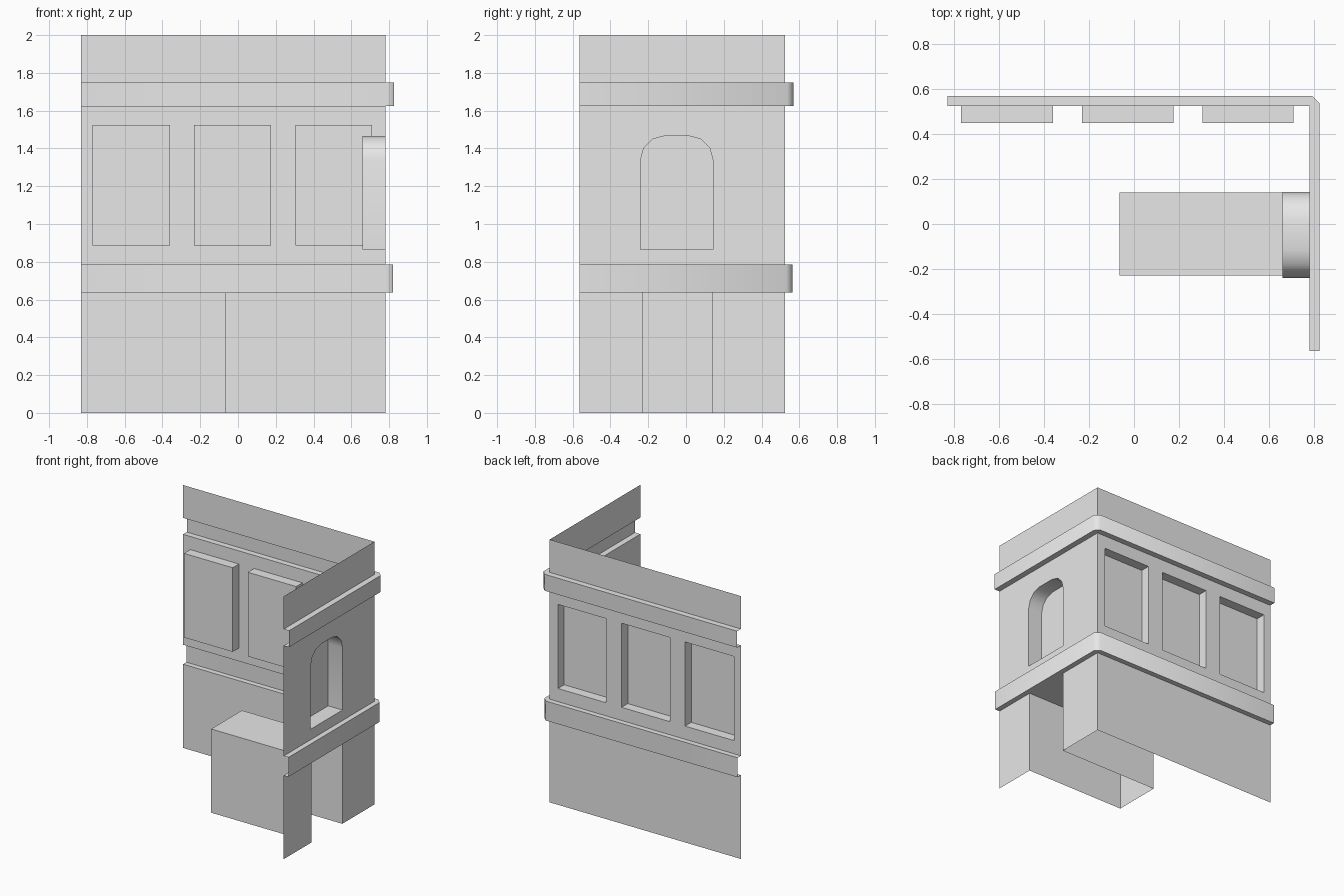
import bpy, bmesh, math
from mathutils import Vector

cube = bpy.data.objects.get("Cube")
if cube:
    bpy.data.objects.remove(cube)

grey = bpy.data.materials.new("light grey")
grey.use_nodes = True
GREY = (0.8, 0.8, 0.8, 1)
grey.diffuse_color = GREY
grey.node_tree.nodes["Principled BSDF"].inputs["Base Color"].default_value = GREY

# Main planes of the corner facade
LEFT, RIGHT, FRONT, BACK = -0.83, 0.78, -0.565, 0.525
LOW, HIGH = (0.637, 0.785), (1.625, 1.75)
TOP = 2.0
NORTH, EAST = Vector((0, 1, 0)), Vector((1, 0, 0))


def on_back(u, z, d=0):
    return (u, BACK - d, z)


def on_side(u, z, d=0):
    return (RIGHT - d, u, z)


def make(name, faces, outward):
    """Weld faces into one object whose normals point outward."""
    bm = bmesh.new()
    for pts in faces:
        bm.faces.new([bm.verts.new(p) for p in pts])
    bmesh.ops.remove_doubles(bm, verts=bm.verts, dist=0.0005)
    bmesh.ops.recalc_face_normals(bm, faces=bm.faces)
    bm.normal_update()
    if sum(f.normal.dot(outward) * f.calc_area() for f in bm.faces) < 0:
        bmesh.ops.reverse_faces(bm, faces=bm.faces)
    for f in bm.faces:
        f.smooth = True
    for e in bm.edges:
        e.smooth = e.calc_face_angle(0) < math.radians(50)
    mesh = bpy.data.meshes.new(name)
    bm.to_mesh(mesh)
    bm.free()
    mesh.materials.append(grey)
    bpy.context.collection.objects.link(bpy.data.objects.new(name, mesh))


def grid(place, us, zs, holes=()):
    """Flat sheet of cells, leaving out the (column, row) holes."""
    return [[place(us[i], zs[j]), place(us[i + 1], zs[j]),
             place(us[i + 1], zs[j + 1]), place(us[i], zs[j + 1])]
            for i in range(len(us) - 1) for j in range(len(zs) - 1)
            if (i, j) not in holes]


def recess(place, outline, depth, closed=True):
    """Pocket sunk into a wall: jambs plus a rear panel."""
    ends = outline[1:] + outline[:1]
    pairs = list(zip(outline, ends))
    if not closed:
        pairs.pop()
    faces = [[place(*a), place(*b), place(*b, depth), place(*a, depth)] for a, b in pairs]
    return faces + [[place(*p, depth) for p in outline]]


def rect(a, b, z0, z1):
    return [(a, z0), (a, z1), (b, z1), (b, z0)]


# Back wall with three window openings
windows = [(-0.77, -0.36), (-0.232, 0.175), (0.305, 0.71)]
SILL, HEAD = 0.885, 1.525
us = [LEFT] + [u for w in windows for u in w] + [RIGHT]
make("back_wall_middle",
     grid(on_back, us, [LOW[1], SILL, HEAD, HIGH[0]], [(1, 1), (3, 1), (5, 1)]), NORTH)
make("back_wall_base", grid(on_back, [LEFT, RIGHT], [0, LOW[0]]), NORTH)
make("back_wall_parapet", grid(on_back, [LEFT, RIGHT], [HIGH[1], TOP]), NORTH)
for i, (a, b) in enumerate(windows):
    make(f"window_recess_{i + 1}", recess(on_back, rect(a, b, SILL, HEAD), 0.075), NORTH)

# Side wall with an arched niche above a doorway
N0, N1, FOOT, CROWN, R = -0.24, 0.142, 0.865, 1.466, 0.125
spring = CROWN - R
arch = [(c + R * math.cos(math.radians(t)), spring + R * math.sin(math.radians(t)))
        for c, start in ((N0 + R, 180), (N1 - R, 90))
        for t in range(start, start - 91, -30)]
above_arch = [on_side(*p) for p in arch + [(N1, HIGH[0]), (N0, HIGH[0])]]
make("side_wall_middle",
     grid(on_side, [FRONT, N0, N1, BACK], [LOW[1], FOOT, spring, HIGH[0]],
          [(1, 1), (1, 2)]) + [above_arch], EAST)
make("arched_niche", recess(on_side, [(N0, FOOT)] + arch + [(N1, FOOT)], 0.12), EAST)

D0, D1 = -0.23, 0.14
make("side_wall_base", grid(on_side, [FRONT, D0, D1, BACK], [0, LOW[0]], [(1, 0)]), EAST)
make("side_wall_parapet", grid(on_side, [FRONT, BACK], [HIGH[1], TOP]), EAST)
make("door_passage",
     recess(on_side, rect(D0, D1, 0, LOW[0]), 0.845, closed=False), EAST)


# Hollow bands that wrap the corner with a small chamfer
def band(name, z0, z1, out):
    x, y, cut = RIGHT + out, BACK + out, 0.034
    outer = [(LEFT, y), (x - cut, y), (x, y - cut), (x, FRONT)]
    inner = [(LEFT, BACK), (RIGHT, BACK), (RIGHT, BACK), (RIGHT, FRONT)]
    faces = []
    for i in range(3):
        a, b, c, d = outer[i], outer[i + 1], inner[i + 1], inner[i]
        faces.append([(*a, z0), (*b, z0), (*b, z1), (*a, z1)])
        ledge = [a, b, c] if c == d else [a, b, c, d]
        faces += [[(*p, z) for p in ledge] for z in (z0, z1)]
    make(name, faces, NORTH + EAST)


band("lower_band", *LOW, 0.04)
band("upper_band", *HIGH, 0.045)
